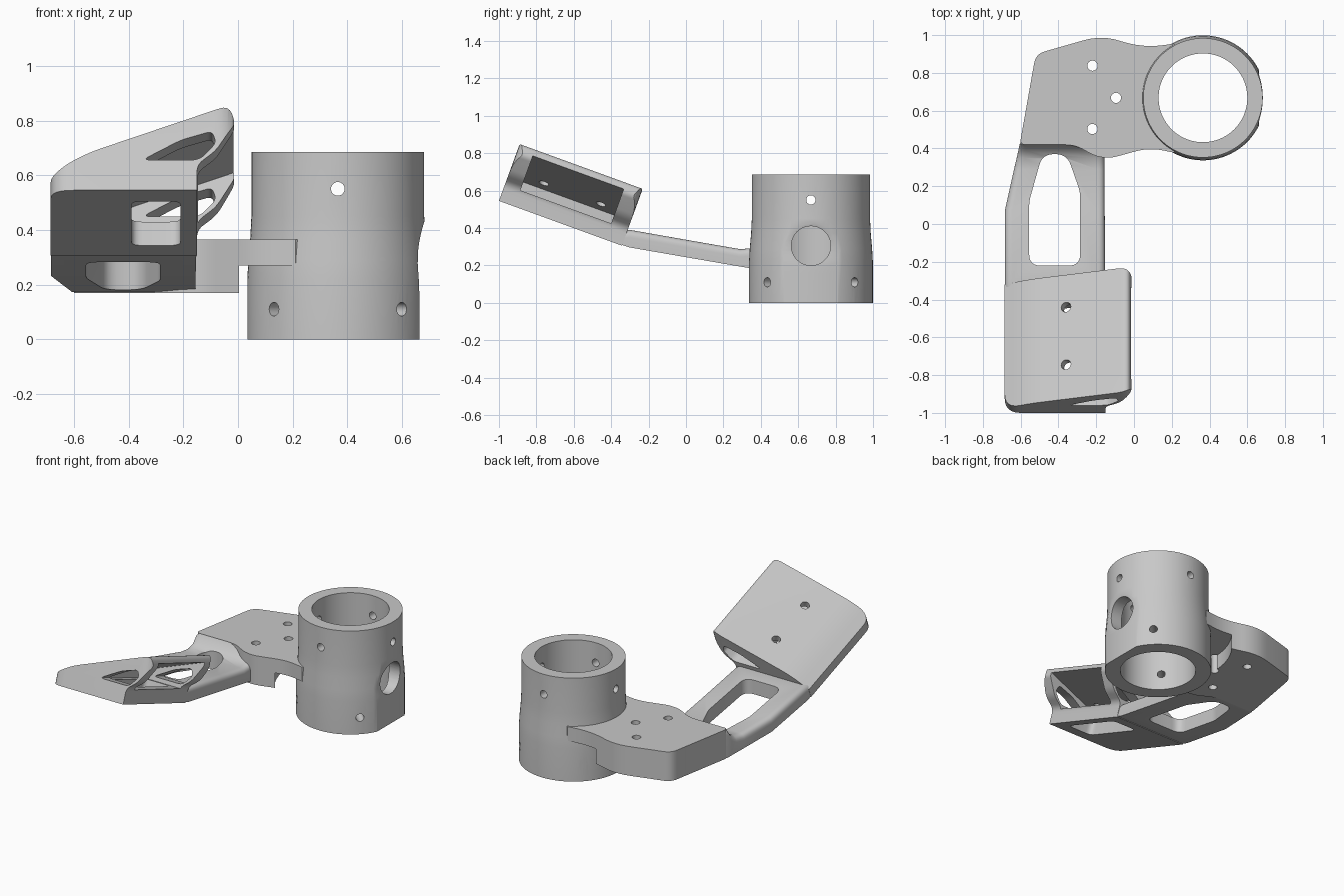
import bpy, bmesh, math
from mathutils import Matrix, Vector

if "Cube" in bpy.data.objects:
    bpy.data.objects.remove(bpy.data.objects["Cube"])

grey = bpy.data.materials.new("plain_grey")
grey.use_nodes = True
grey.diffuse_color = (0.58, 0.58, 0.58, 1)
grey.node_tree.nodes["Principled BSDF"].inputs["Base Color"].default_value = (0.58, 0.58, 0.58, 1)


def loft(name, rings):
    """Skin a list of equal rings into a closed solid."""
    bm = bmesh.new()
    loops = [[bm.verts.new(p) for p in ring] for ring in rings]
    n = len(loops[0])
    for a, b in zip(loops, loops[1:]):
        for i in range(n):
            j = (i + 1) % n
            bm.faces.new((a[i], a[j], b[j], b[i]))
    bm.faces.new(loops[0])
    bm.faces.new(loops[-1])
    bmesh.ops.recalc_face_normals(bm, faces=bm.faces)
    mesh = bpy.data.meshes.new(name)
    bm.to_mesh(mesh)
    bm.free()
    mesh.materials.append(grey)
    ob = bpy.data.objects.new(name, mesh)
    bpy.context.collection.objects.link(ob)
    return ob


def rounded(corners, steps=6):
    """Outline from (x, y, radius) corners."""
    out = []
    for i, (x, y, r) in enumerate(corners):
        p = Vector((x, y))
        if not r:
            out.append(p)
            continue
        a = Vector(corners[i - 1][:2]) - p
        b = Vector(corners[(i + 1) % len(corners)][:2]) - p
        a, b = p + a.normalized() * r, p + b.normalized() * r
        for k in range(steps + 1):
            t = k / steps
            out.append(a * (1 - t) ** 2 + p * 2 * t * (1 - t) + b * t * t)
    return out


def prism(name, outline, lo, hi, frame=Matrix()):
    return loft(name, [[frame @ Vector((p[0], p[1], h)) for p in outline] for h in (lo, hi)])


def circle(cx, cy, r, n=64):
    return [(cx + r * math.cos(math.tau * i / n), cy + r * math.sin(math.tau * i / n))
            for i in range(n)]


def rod(centre, axis, r, length, n=24):
    """Round cutter centred on a point."""
    frame = Matrix.Translation(centre) @ Vector(axis).to_track_quat("Z", "Y").to_matrix().to_4x4()
    return prism("cutter", circle(0, 0, r, n), -length / 2, length / 2, frame)


def carve(ob, cutters, operation="DIFFERENCE"):
    for c in cutters:
        mod = ob.modifiers.new("carve", "BOOLEAN")
        mod.operation, mod.solver, mod.object = operation, "EXACT", c
        bpy.context.view_layer.update()
        deps = bpy.context.evaluated_depsgraph_get()
        mesh = bpy.data.meshes.new_from_object(ob.evaluated_get(deps))
        ob.modifiers.clear()
        if mesh.polygons:
            ob.data = mesh
        bpy.data.objects.remove(c)


# Clamp tube with a flattened side, bore and screw holes
CX, CY = 0.365, 0.668
tube = loft("clamp_tube", [[(x, y, z) for x, y in circle(CX, CY, r, 96)] for z, r in
            ((0, 0.331), (0.22, 0.331), (0.29, 0.327), (0.37, 0.32), (0.45, 0.316), (0.685, 0.316))])
side = Matrix(((1, 0, 0, 0), (0, 0, -1, 0), (0, 1, 0, 0), (0, 0, 0, 1)))
flat = prism("cutter", rounded([(0.663, -0.1, 0), (0.663, 0.2, 0.04), (0.652, 0.33, 0.08),
                                (0.69, 0.46, 0), (0.9, 0.46, 0), (0.9, -0.1, 0)]), -1.2, 0, side)
holes = [rod((CX, CY, 0.55), axis, 0.025, 1) for axis in ((1, 0, 0), (0, 1, 0))]
holes += [rod((CX, CY, 0.11), axis, 0.025, 1) for axis in ((1, 1, 0), (1, -1, 0))]
carve(tube, [flat, rod((CX, CY, 0.4), (0, 0, 1), 0.235, 2, 96),
             rod((CX + 0.3, CY, 0.305), (1, 0, 0), 0.105, 0.5, 48)] + holes)

# Mounting plate, thinned underneath around the tube
plate = prism("mounting_plate", rounded([
    (-0.605, 0.42, 0.03), (-0.52, 0.9, 0.05), (-0.17, 1.0, 0.1), (0.05, 0.93, 0.12),
    (0.21, 0.955, 0), (CX, 0.8, 0), (CX, 0.5, 0), (0.21, 0.378, 0), (0.08, 0.405, 0.08),
    (-0.17, 0.335, 0.09), (-0.31, 0.42, 0.06)]), 0.17, 0.365)
carve(plate, [rod((CX, CY, 0.17), (0, 0, 1), 0.46, 0.2, 96),
              rod((CX, CY, 0.3), (0, 0, 1), 0.28, 1, 64)] +
      [rod((x, y, 0.3), (0, 0, 1), 0.027, 1)
       for x, y in ((-0.22, 0.838), (-0.095, 0.668), (-0.22, 0.503))])


# Sloping arm with rounded upper edges and a long window
def arm_ring(y, left, right, low, high, r=0.04):
    section = rounded([(left, low, 0), (right, low, 0), (right, high, r), (left, high, r)])
    return [(p.x, y, p.y) for p in section]


arm = loft("sloping_arm", [arm_ring(*s) for s in (
    (-0.36, -0.684, -0.152, 0.315, 0.385), (-0.3, -0.684, -0.153, 0.296, 0.39),
    (0.07, -0.684, -0.155, 0.232, 0.325), (0.29, -0.635, -0.155, 0.194, 0.287),
    (0.35, -0.621, -0.155, 0.184, 0.292), (0.39, -0.612, -0.155, 0.177, 0.315),
    (0.42, -0.606, -0.155, 0.172, 0.362), (0.46, -0.59, -0.16, 0.172, 0.362))])
carve(arm, [prism("cutter", rounded([
    (-0.555, -0.22, 0.06), (-0.285, -0.22, 0.06), (-0.285, 0.17, 0.03),
    (-0.355, 0.37, 0.06), (-0.485, 0.37, 0.06), (-0.555, 0.12, 0.03)]), -0.1, 0.8)])

# Pitched wedge cradle: local axes are x, along the slope, and away from its base
a = math.radians(20)
c, s = math.cos(a), math.sin(a)
slope = Matrix(((1, 0, 0, 0), (0, c, s, -1), (0, -s, c, 0.545), (0, 0, 0, 1)))
# Profiles are drawn in x and height, then run along the slope
run = slope @ side
LENGTH = 0.7
cradle = prism("wedge_cradle", rounded([
    (-0.75, 0, 0), (-0.15, 0, 0), (-0.15, 0.1, 0.03), (-0.08, 0.155, 0.03),
    (-0.01, 0.27, 0.02), (-0.03, 0.332, 0.035), (-0.57, 0.138, 0.08), (-0.75, 0.02, 0)]),
    -LENGTH - 0.1, 0.1, run)
plan = prism("cutter", rounded([
    (-0.685, 0, 0.085), (0, 0, 0.085), (0, LENGTH, 0.085), (-0.685, LENGTH, 0)]),
    -0.1, 0.5, slope)
carve(cradle, [plan], "INTERSECT")
pocket = prism("cutter", [(-0.43, 0.092), (0.2, 0.092), (0.2, 0.366), (-0.43, 0.139)],
               -0.605, -0.088, run)
slot = prism("cutter", rounded([
    (-0.35, 0.118, 0.03), (-0.14, 0.118, 0.03), (-0.08, 0.185, 0.02),
    (-0.095, 0.23, 0.02), (-0.21, 0.195, 0.03)]), -0.9, 0.2, run)
window = prism("cutter", rounded([
    (-0.39, 0.12, 0.04), (-0.21, 0.12, 0.04), (-0.21, 0.59, 0.04), (-0.39, 0.59, 0.04)]),
    -0.1, 0.12, slope)
roll = slope.to_3x3() @ Vector((-s, 0, c))
screws = [rod(slope @ Vector((-0.355, v, 0.2)), roll, 0.027, 0.18) for v in (0.194, 0.518)]
carve(cradle, [pocket, slot, window] + screws)

# Smooth curved walls, keep hard edges
bpy.ops.object.select_all(action="DESELECT")
for ob in (tube, plate, arm, cradle):
    ob.select_set(True)
bpy.context.view_layer.objects.active = tube
bpy.ops.object.shade_smooth_by_angle(angle=math.radians(30))
